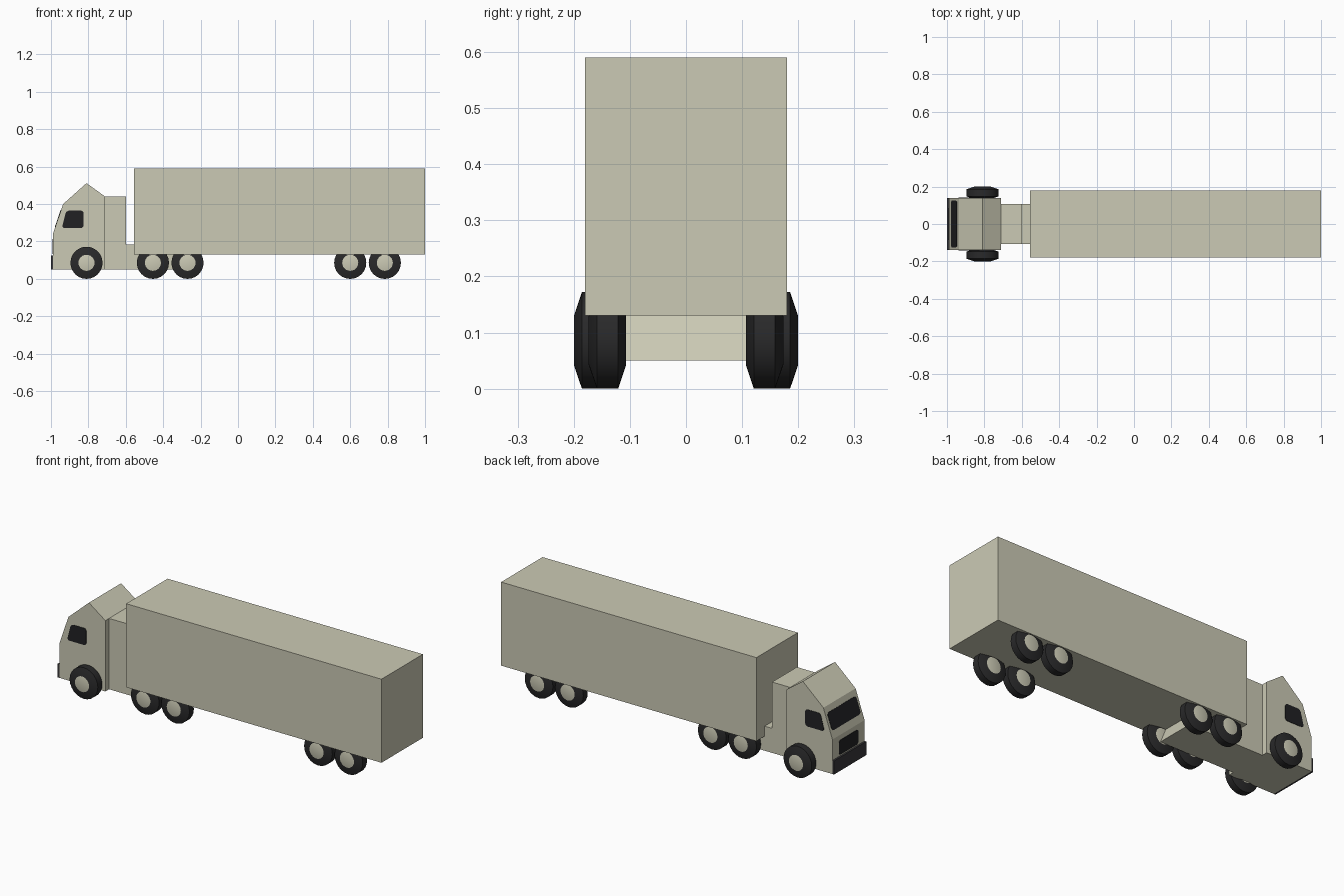
import bpy, bmesh, math
from mathutils import Vector

cube = bpy.data.objects.get("Cube")
if cube:
    bpy.data.objects.remove(cube, do_unlink=True)


def material(name, rgb):
    m = bpy.data.materials.new(name)
    m.use_nodes = True
    m.diffuse_color = (*rgb, 1)
    m.node_tree.nodes["Principled BSDF"].inputs["Base Color"].default_value = (*rgb, 1)
    return m


CREAM = material("cream paint", (0.60, 0.59, 0.46))
RUBBER = material("black rubber", (0.022, 0.022, 0.023))
GLASS = material("dark glass", (0.015, 0.015, 0.017))
BUMPER = material("dark grey plastic", (0.04, 0.038, 0.042))


def finish(name, bm, *mats):
    bmesh.ops.recalc_face_normals(bm, faces=bm.faces)
    mesh = bpy.data.meshes.new(name)
    bm.to_mesh(mesh)
    bm.free()
    for m in mats:
        mesh.materials.append(m)
    obj = bpy.data.objects.new(name, mesh)
    bpy.context.collection.objects.link(obj)
    return obj


def solid(name, outline, depth, mat, rounding=0):
    """Extrude a flat outline along a depth vector, optionally rounding its corners."""
    bm = bmesh.new()
    bm.faces.new([bm.verts.new(p) for p in outline])
    if rounding:
        bmesh.ops.bevel(bm, geom=bm.verts[:], offset=rounding, segments=3,
                        profile=0.5, affect='VERTICES')
    ext = bmesh.ops.extrude_face_region(bm, geom=bm.faces[:])
    moved = [g for g in ext["geom"] if isinstance(g, bmesh.types.BMVert)]
    bmesh.ops.translate(bm, verts=moved, vec=Vector(depth))
    return finish(name, bm, mat)


def side_prism(name, profile, half, mat):
    """Side profile in x and z, extruded across the full width."""
    return solid(name, [(x, -half, z) for x, z in profile], (0, 2 * half, 0), mat)


def rect(x0, x1, z0, z1):
    return [(x0, z0), (x1, z0), (x1, z1), (x0, z1)]


# Trailer box
side_prism("trailer_box", rect(-0.555, 1.0, 0.13, 0.59), 0.18, CREAM)

# Cab with raked windscreen and peaked roof
CAB = 0.14
side_prism("cab", [(-0.99, 0.05), (-0.71, 0.05), (-0.71, 0.44), (-0.81, 0.512),
                   (-0.935, 0.40), (-0.99, 0.24)], CAB, CREAM)

# Sleeper and chassis in one stepped body with a sloping tail
side_prism("sleeper_and_chassis", [(-0.71, 0.05), (-0.255, 0.05), (-0.31, 0.185),
                                   (-0.60, 0.185), (-0.60, 0.44), (-0.71, 0.44)],
           0.108, CREAM)

# Front bumper
side_prism("bumper", rect(-1.0, -0.99, 0.05, 0.125), CAB, BUMPER)

# Side windows
for side, label in ((1, "left"), (-1, "right")):
    shape = [(-0.942, 0.272), (-0.825, 0.272), (-0.825, 0.365), (-0.918, 0.365)]
    solid("side_window_" + label, [(x, side * CAB, z) for x, z in shape],
          (0, side * 0.002, 0), GLASS, 0.015)


def front_plate(name, low, high, half, depth):
    (x0, z0), (x1, z1) = low, high
    solid(name, [(x0, -half, z0), (x0, half, z0), (x1, half, z1), (x1, -half, z1)],
          depth, GLASS, 0.016)


# Windscreen on the raked face, grille on the upright face
front_plate("windscreen", (-0.977, 0.278), (-0.946, 0.368), 0.125, (-0.002, 0, 0.0007))
front_plate("grille", (-0.99, 0.132), (-0.99, 0.212), 0.085, (-0.002, 0, 0))

# Wheels: lathed tyre with tapered shoulders and flat hub caps
RADIUS, HUB, HALF, SHOULDER = 0.086, 0.043, 0.0335, 0.0145


def wheel(name, x, y):
    bm = bmesh.new()
    profile = [(0, -HALF), (HUB, -HALF), (RADIUS, SHOULDER - HALF),
               (RADIUS, HALF - SHOULDER), (HUB, HALF), (0, HALF)]
    verts = [bm.verts.new((r, w, 0)) for r, w in profile]
    edges = [bm.edges.new(pair) for pair in zip(verts, verts[1:])]
    bmesh.ops.spin(bm, geom=verts + edges, cent=(0, 0, 0), axis=(0, 1, 0),
                   angle=math.tau, steps=24)
    bmesh.ops.remove_doubles(bm, verts=bm.verts, dist=0.0001)
    for f in bm.faces:
        c = f.calc_center_median()
        f.material_index = 1 if math.hypot(c.x, c.z) < HUB * 0.9 else 0
    obj = finish(name, bm, RUBBER, CREAM)
    obj.location = (x, y, RADIUS)
    bpy.ops.object.select_all(action='DESELECT')
    obj.select_set(True)
    bpy.context.view_layer.objects.active = obj
    bpy.ops.object.shade_smooth_by_angle(angle=math.radians(25))


AXLES = [("front", -0.81, 0.1665), ("drive_one", -0.455, 0.14), ("drive_two", -0.27, 0.14),
         ("trailer_one", 0.60, 0.14), ("trailer_two", 0.785, 0.14)]
for axle, x, y in AXLES:
    wheel(axle + "_wheel_left", x, y)
    wheel(axle + "_wheel_right", x, -y)
